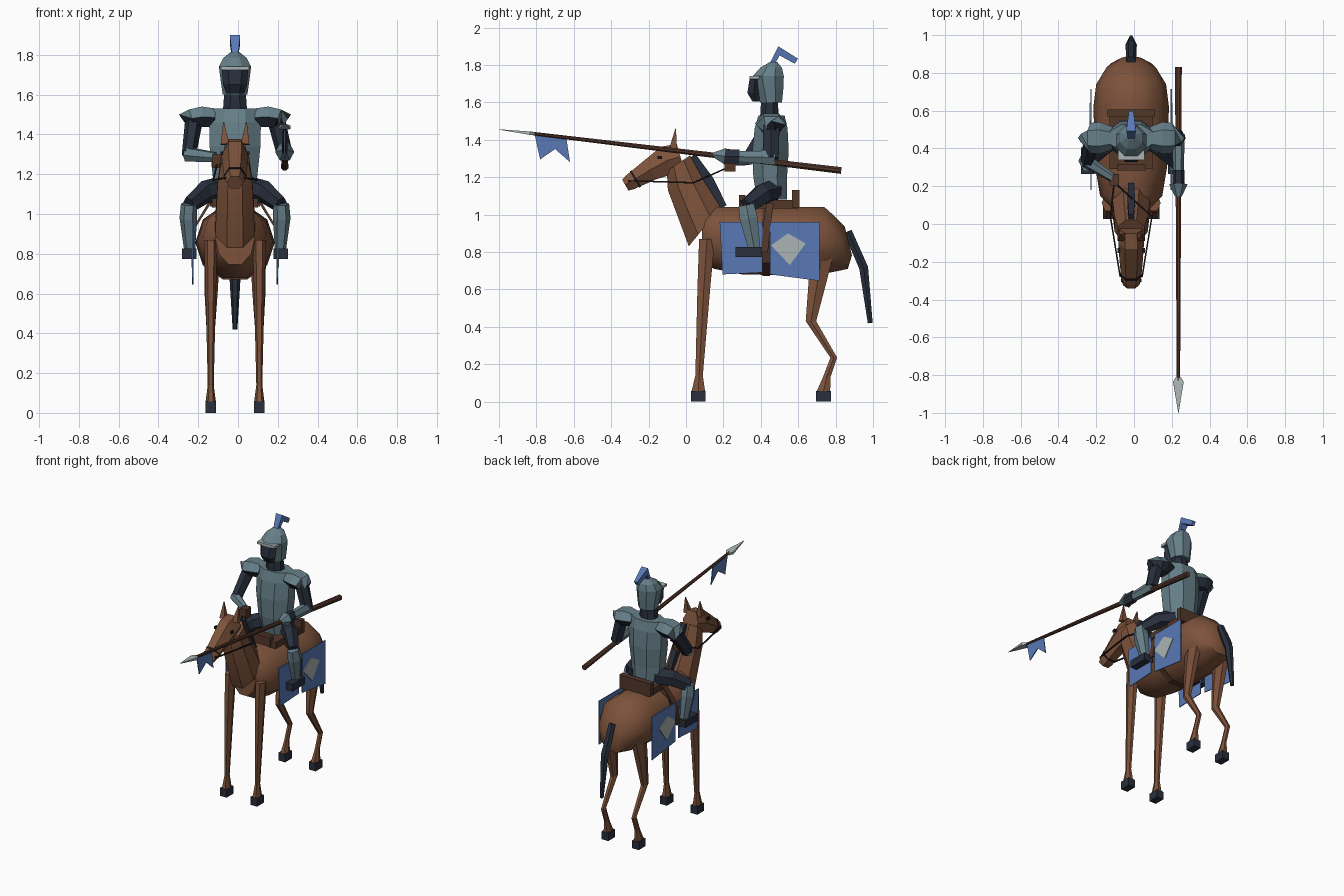
import bpy, bmesh, math
from mathutils import Vector

CX = -0.015  # centre line of horse and rider


def mat(name, r, g, b):
    m = bpy.data.materials.new(name)
    m.diffuse_color = (r, g, b, 1)
    return m


COAT = mat("chestnut coat", 0.205, 0.086, 0.044)
LEATHER = mat("brown leather", 0.085, 0.038, 0.022)
WOOD = mat("lance wood", 0.085, 0.036, 0.024)
STEEL = mat("blue grey steel", 0.135, 0.215, 0.25)
DARK = mat("dark navy", 0.021, 0.028, 0.045)
BLUE = mat("blue cloth", 0.098, 0.188, 0.46)
PALE = mat("pale silver", 0.40, 0.46, 0.45)
BLACK = mat("black strap", 0.012, 0.01, 0.01)


def finish(name, bm, material, smooth=None):
    bmesh.ops.recalc_face_normals(bm, faces=bm.faces[:])
    me = bpy.data.meshes.new(name)
    bm.to_mesh(me)
    bm.free()
    ob = bpy.data.objects.new(name, me)
    bpy.context.collection.objects.link(ob)
    me.materials.append(material)
    if smooth:
        bpy.ops.object.select_all(action='DESELECT')
        ob.select_set(True)
        bpy.context.view_layer.objects.active = ob
        bpy.ops.object.shade_smooth_by_angle(angle=math.radians(smooth))
    return ob


def loft(name, rings, material, n=8, axis=None, smooth=None, side=1, cx=CX):
    """Skin rings (x, y, z, half width, half depth[, normal]) with n-sided sections."""
    bm = bmesh.new()
    pts = [Vector((cx + side * r[0], r[1], r[2])) for r in rings]
    ang = [math.pi / 2 + math.pi / n + 2 * math.pi * i / n for i in range(n)]
    mu, mv = max(math.cos(a) for a in ang), max(math.sin(a) for a in ang)
    loops = []
    for i, r in enumerate(rings):
        t = pts[min(i + 1, len(pts) - 1)] - pts[max(i - 1, 0)]
        t = Vector(r[5] if len(r) > 5 else axis or t).normalized()
        ref = Vector((1, 0, 0)) if abs(t.x) < 0.9 else Vector((0, 1, 0))
        u = (ref - t * ref.dot(t)).normalized()
        v = t.cross(u)
        loops.append([bm.verts.new(pts[i] + u * r[3] * math.cos(a) / mu
                                   + v * r[4] * math.sin(a) / mv) for a in ang])
    for p, q in zip(loops, loops[1:]):
        for i in range(n):
            j = (i + 1) % n
            bm.faces.new((p[i], p[j], q[j], q[i]))
    bm.faces.new(loops[0])
    bm.faces.new(loops[-1])
    return finish(name, bm, material, smooth)


def box(name, c, size, material, side=1):
    """Box at centre c with the given full sizes."""
    x, y, z = c
    w, d, h = (s / 2 for s in size)
    return loft(name, [(x, y, z - h, w, d), (x, y, z + h, w, d)], material, 4,
                (0, 0, 1), side=side)


def plate(name, outline, x, material, t=0.006):
    """Thin plate in the side plane from a (y, z) outline."""
    bm = bmesh.new()
    a = [bm.verts.new((x - t / 2, y, z)) for y, z in outline]
    b = [bm.verts.new((x + t / 2, y, z)) for y, z in outline]
    bm.faces.new(a)
    bm.faces.new(b)
    for i in range(len(a)):
        j = (i + 1) % len(a)
        bm.faces.new((a[i], a[j], b[j], b[i]))
    return finish(name, bm, material)


Y, Z = (0, 1, 0), (0, 0, 1)

# Horse body, neck and head
loft("horse_body", [(0, .085, .885, .10, .14), (0, .15, .875, .165, .165),
                    (0, .30, .86, .19, .18), (0, .62, .857, .20, .183),
                    (0, .74, .862, .185, .178), (0, .83, .85, .13, .145, (0, 1, .25)),
                    (0, .868, .86, .065, .08, (0, 1, .25))], COAT, 10, Y, 40)
loft("horse_neck", [(0, .10, .935, .10, .135, (0, -.21, .17)), (0, .0, 1.155, .088, .10, (0, -.1, .4)),
                    (0, -.04, 1.275, .07, .075, (0, -.08, .12))], COAT, 8, smooth=40)
loft("horse_head", [(0, -.03, 1.31, .062, .07), (0, -.10, 1.29, .068, .08),
                    (0, -.19, 1.24, .062, .06), (0, -.30, 1.172, .052, .042),
                    (0, -.325, 1.158, .042, .034)], COAT, 6)
loft("mane", [(0, .03, 1.31, .014, .025), (0, .12, 1.18, .02, .03),
              (0, .20, 1.04, .015, .02)], DARK, 4)
loft("tail", [(0, .865, .91, .026, .022), (0, .95, .715, .03, .024),
              (0, .985, .42, .012, .013)], DARK, 6)

for s in (-1, 1):
    side = "left" if s < 0 else "right"
    loft(side + "_ear", [(.05, -.07, 1.35, .022, .02), (.058, -.055, 1.46, .002, .002)],
         COAT, 4, side=s)
    box(side + "_eye", (.066, -.14, 1.305), (.012, .025, .018), BLACK, s)
    box(side + "_nostril", (.048, -.30, 1.18), (.012, .016, .012), BLACK, s)
    # Horse legs and hooves
    loft(side + "_front_leg", [(.122, .112, .87, .034, .042), (.122, .095, .60, .026, .034),
                               (.122, .07, .14, .015, .02), (.122, .066, .055, .026, .036)],
         COAT, 6, Z, side=s)
    loft(side + "_hind_leg", [(.115, .735, .83, .04, .065), (.12, .70, .62, .034, .046),
                              (.122, .668, .43, .022, .028), (.122, .79, .235, .016, .018),
                              (.122, .752, .13, .015, .02), (.122, .735, .055, .026, .036)],
         COAT, 6, Z, side=s)
    for part, y in (("front", .066), ("hind", .735)):
        box(side + "_" + part + "_hoof", (.122, y, .028), (.054, .078, .056), DARK, s)

    # Cloth panels with emblem, and stirrup strap
    x = CX + s * .212
    plate(side + "_front_cloth", [(.18, .96), (.41, .96), (.41, .69), (.195, .68)], x, BLUE)
    plate(side + "_rear_cloth", [(.45, .96), (.715, .96), (.715, .645), (.45, .68)], x, BLUE)
    plate(side + "_emblem", [(.545, .90), (.64, .845), (.555, .73), (.455, .835)],
          x + s * .005, PALE)
    loft(side + "_stirrup_strap", [(.125, .45, 1.06, .008, .02), (.205, .43, .93, .006, .02),
                                   (.215, .42, .80, .006, .018)], LEATHER, 4, Z, side=s)

    # Rider legs
    loft(side + "_thigh", [(.06, .47, 1.13, .055, .055), (.15, .41, 1.11, .052, .052),
                           (.232, .325, 1.045, .036, .04)], DARK, 6, side=s)
    loft(side + "_shin", [(.232, .322, 1.05, .04, .042), (.235, .335, .98, .044, .048),
                          (.228, .365, .82, .028, .032)], STEEL, 6, side=s)
    box(side + "_foot", (.23, .335, .80), (.072, .14, .052), DARK, s)

    # Shoulder guards: steel above, dark below
    guard = loft(side + "_shoulder_guard", [(.10, .455, 1.485, .06, .045),
                                            (.165, .455, 1.488, .085, .052),
                                            (.215, .455, 1.48, .08, .048),
                                            (.25, .455, 1.455, .055, .022)], STEEL, 6, side=s)
    guard.data.materials.append(DARK)
    for f in guard.data.polygons:
        f.material_index = int(f.normal.z < -.3)

# Girth and saddle
loft("girth", [(0, .41, .857, .198, .186), (0, .45, .857, .2, .186)], LEATHER, 10, Y)
box("saddle_seat", (0, .445, 1.055), (.23, .31, .045), LEATHER)
box("saddle_back", (0, .587, 1.085), (.25, .038, .095), LEATHER)
box("saddle_front", (0, .30, 1.07), (.15, .035, .07), LEATHER)

# Rider torso, neck and helmet
loft("breastplate", [(0, .46, 1.08, .10, .08), (0, .45, 1.20, .113, .09),
                     (0, .452, 1.34, .128, .097), (0, .455, 1.46, .13, .088),
                     (0, .457, 1.53, .122, .07)], STEEL, 8, Z)
loft("rider_neck", [(0, .447, 1.50, .062, .052), (0, .445, 1.64, .052, .042)], DARK, 8, Z)
loft("helmet", [(0, .455, 1.60, .062, .058), (0, .448, 1.67, .072, .072),
                (0, .440, 1.74, .081, .083), (0, .455, 1.785, .058, .058),
                (0, .468, 1.815, .02, .02)], STEEL, 8, Z)
loft("visor", [(0, .375, 1.605, .045, .02), (0, .362, 1.65, .06, .034),
               (0, .37, 1.725, .066, .03)], DARK, 6, Z)
box("visor_rim", (0, .365, 1.733), (.14, .05, .018), PALE)
loft("plume", [(0, .458, 1.80, .016, .012), (0, .497, 1.875, .026, .025),
               (0, .59, 1.82, .012, .016)], BLUE, 4)

# Rein arm
loft("left_upper_arm", [(-.205, .455, 1.48, .045, .045), (-.232, .335, 1.295, .036, .038)], DARK, 6)
loft("left_forearm", [(-.242, .335, 1.30, .036, .034), (-.10, .245, 1.285, .024, .024)], STEEL, 6)
box("left_hand", (-.09, .235, 1.265), (.05, .06, .07), LEATHER)

# Lance arm
loft("right_upper_arm", [(.205, .455, 1.48, .045, .045), (.25, .455, 1.30, .04, .04)], DARK, 6)
loft("right_forearm", [(.25, .475, 1.305, .034, .038), (.25, .27, 1.31, .028, .028)], STEEL, 6)
loft("right_hand", [(.25, .285, 1.31, .032, .038), (.25, .20, 1.312, .032, .038)], DARK, 6)
loft("hand_guard", [(.25, .21, 1.312, .048, .044), (.25, .145, 1.32, .018, .012)], STEEL, 6)


# Lance, blade and pennant
def lance_z(y):
    return 1.455 - .12 * (y + 1)


loft("lance_shaft", [(.25, y, lance_z(y), r, r) for y, r in ((-.83, .009), (.10, .014), (.83, .018))],
     WOOD, 8)
loft("lance_tip", [(.25, y, lance_z(y), a, b) for y, a, b in
                   ((-.81, .012, .008), (-.835, .028, .009), (-1, .001, .001))], PALE, 4)
plate("pennant", [(-.81, 1.432), (-.64, 1.41), (-.62, 1.28), (-.70, 1.35), (-.78, 1.295)],
      CX + .25, BLUE)

# Reins and bridle bands
for s in (-1, 1):
    loft("rein", [(s * .058, -.28, 1.18, .004, .004), (s * .11, .04, 1.17, .004, .004),
                  (-.09, .22, 1.25, .004, .004)], BLACK, 4)
loft("nose_band", [(0, -.265, 1.193, .058, .051), (0, -.275, 1.187, .057, .05)], BLACK, 6)
